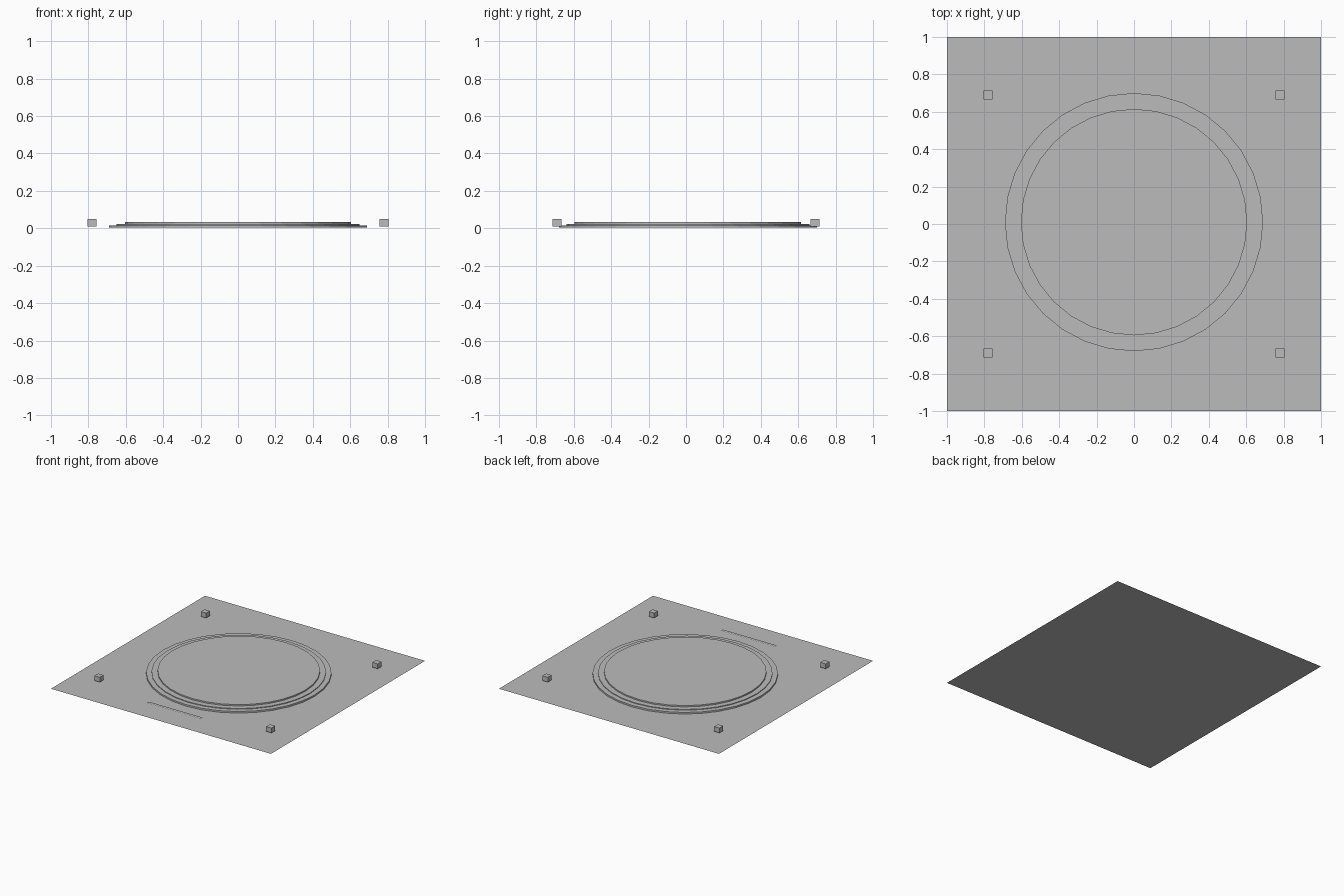
import bpy
import bmesh
from mathutils import Matrix

default_cube = bpy.data.objects.get("Cube")
if default_cube:
    bpy.data.objects.remove(default_cube, do_unlink=True)

# Single concrete colour
GREY = (0.5, 0.5, 0.5, 1.0)
concrete = bpy.data.materials.new("concrete_grey")
concrete.use_nodes = True
concrete.diffuse_color = GREY
concrete.node_tree.nodes["Principled BSDF"].inputs["Base Color"].default_value = GREY


def add_part(name, bm):
    mesh = bpy.data.meshes.new(name)
    bm.to_mesh(mesh)
    bm.free()
    mesh.materials.append(concrete)
    obj = bpy.data.objects.new(name, mesh)
    bpy.context.collection.objects.link(obj)
    return obj


def sheet(name, width, depth, centre):
    bm = bmesh.new()
    bmesh.ops.create_grid(bm, x_segments=1, y_segments=1, size=0.5)
    bmesh.ops.scale(bm, vec=(width, depth, 1), verts=bm.verts)
    bmesh.ops.translate(bm, vec=centre, verts=bm.verts)
    return add_part(name, bm)


def box(name, size, centre):
    bm = bmesh.new()
    bmesh.ops.create_cube(bm, size=1)
    bmesh.ops.scale(bm, vec=size, verts=bm.verts)
    bmesh.ops.translate(bm, vec=centre, verts=bm.verts)
    return add_part(name, bm)


def disc(name, radius, bottom, top):
    bm = bmesh.new()
    bmesh.ops.create_cone(
        bm, cap_ends=True, segments=32, radius1=radius, radius2=radius,
        depth=top - bottom,
        matrix=Matrix.Translation((0, 0.01, (bottom + top) / 2)))
    return add_part(name, bm)


# Ground sheet and the thin strip near its front edge
sheet("ground_sheet", 2, 2, (0, 0, 0))
sheet("front_strip", 0.49, 0.025, (-0.02, -0.79, 0.005))

# Stepped round landing platform
disc("lower_step", 0.69, 0.003, 0.016)
disc("middle_step", 0.65, 0.016, 0.022)
disc("landing_disc", 0.605, 0.022, 0.033)

# Corner lamps
for side, x in (("left", 0.78), ("right", -0.78)):
    for end, y in (("front", -0.69), ("back", 0.69)):
        box(f"{end}_{side}_lamp", (0.048, 0.048, 0.04), (x, y, 0.03))
